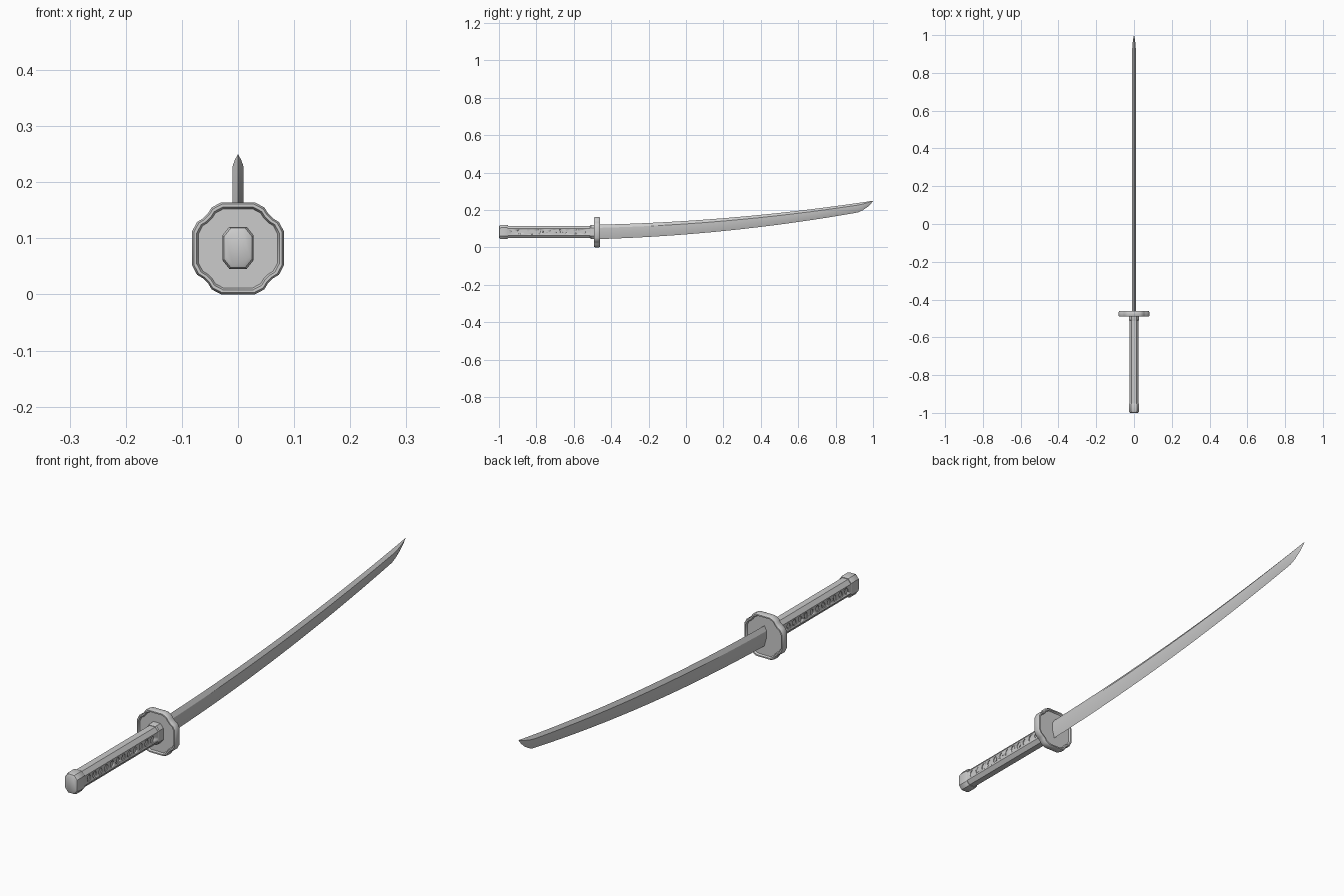
import bpy, bmesh, math
from mathutils import Matrix

if "Cube" in bpy.data.objects:
    bpy.data.objects.remove(bpy.data.objects["Cube"])

CZ = 0.083  # height of the handle axis


def finish(name, bm, angle=30):
    bmesh.ops.remove_doubles(bm, verts=bm.verts, dist=1e-6)
    bmesh.ops.recalc_face_normals(bm, faces=bm.faces)
    me = bpy.data.meshes.new(name)
    bm.to_mesh(me)
    bm.free()
    ob = bpy.data.objects.new(name, me)
    bpy.context.collection.objects.link(ob)
    bpy.ops.object.select_all(action='DESELECT')
    ob.select_set(True)
    bpy.context.view_layer.objects.active = ob
    bpy.ops.object.shade_smooth_by_angle(angle=math.radians(angle))
    return ob


def loft(name, rings, angle=30):
    """Skin a list of equal-length closed rings and cap both ends."""
    bm = bmesh.new()
    vs = [[bm.verts.new(p) for p in r] for r in rings]
    n = len(rings[0])
    for a, b in zip(vs, vs[1:]):
        for i in range(n):
            j = (i + 1) % n
            bm.faces.new((a[i], a[j], b[j], b[i]))
    bm.faces.new(vs[0])
    bm.faces.new(vs[-1])
    return finish(name, bm, angle)


def octagon(y, hx, hz, cx=0.012, cz=0.015):
    pts = [(hx, hz - cz), (hx - cx, hz), (cx - hx, hz), (-hx, hz - cz),
           (-hx, cz - hz), (cx - hx, -hz), (hx - cx, -hz), (hx, cz - hz)]
    return [(x, y, CZ + z) for x, z in pts]


# handle grip
grip = loft("handle_grip", [octagon(-0.96, 0.024, 0.033), octagon(-0.48, 0.024, 0.033)])

# row of shallow oval dimples on both sides of the grip
bm = bmesh.new()
for side in (-1, 1):
    for i in range(12):
        m = (Matrix.Translation((side * 0.026, -0.925 + i * 0.0345, CZ + 0.001))
             @ Matrix.Rotation(math.radians(-20), 4, 'X')
             @ Matrix.Diagonal((1, 0.0095, 0.0125, 1))
             @ Matrix.Rotation(math.pi / 2, 4, 'Y'))
        bmesh.ops.create_cone(bm, cap_ends=True, segments=10, radius1=1, radius2=1,
                              depth=0.010, matrix=m)
cutter = finish("dimple_cutter", bm)
cutter.hide_render = True
cutter.hide_set(True)
mod = grip.modifiers.new("dimples", 'BOOLEAN')
mod.operation = 'DIFFERENCE'
mod.object = cutter
mod.solver = 'EXACT'

# pommel cap with rounded end, and collar next to the guard
loft("pommel_cap", [octagon(-1.0, 0.021, 0.031), octagon(-0.997, 0.025, 0.035),
                    octagon(-0.990, 0.0275, 0.0375), octagon(-0.956, 0.0275, 0.0375),
                    octagon(-0.951, 0.0255, 0.0355)])
loft("handle_collar", [octagon(-0.512, 0.0245, 0.0345), octagon(-0.508, 0.0265, 0.0365),
                       octagon(-0.478, 0.0265, 0.0365)])

# guard: lobed outline, raised rim, recessed faces
quarter = [(0.082, 0.030), (0.073, 0.047), (0.063, 0.053),
           (0.053, 0.063), (0.047, 0.073), (0.030, 0.082)]
outline = []
for k in range(4):
    c, s = round(math.cos(k * math.pi / 2)), round(math.sin(k * math.pi / 2))
    outline += [(x * c - z * s, x * s + z * c) for x, z in quarter]
section = [(0.86, -0.008), (0.90, -0.015), (0.96, -0.015), (1, -0.009),
           (1, 0.009), (0.96, 0.015), (0.90, 0.015), (0.86, 0.008)]
loft("guard", [[(x * s, -0.476 + d, 0.082 + z * s) for x, z in outline] for s, d in section])


# curved blade with ridge spine and sharp lower edge
def blade_ring(y, bottom, top, w):
    h = top - bottom
    return [(0, y, top), (w, y, top - 0.22 * h), (w * 0.85, y, top - 0.6 * h),
            (0, y, bottom), (-w * 0.85, y, top - 0.6 * h), (-w, y, top - 0.22 * h)]


def spine(y):
    t = y + 0.46
    return 0.122 + 0.023 * t + 0.0442 * t * t


rings = []
for i in range(17):
    y = -0.48 + i * 1.40 / 16
    t = y + 0.46
    rings.append(blade_ring(y, 0.045 + 0.03 * t + 0.053 * t * t, spine(y), 0.010))
for y, bottom, w in ((0.945, 0.199, 0.0085), (0.97, 0.216, 0.006),
                     (0.988, 0.233, 0.003), (1.0, 0.2485, 0.0004)):
    rings.append(blade_ring(y, bottom, spine(y), w))
loft("blade", rings)
